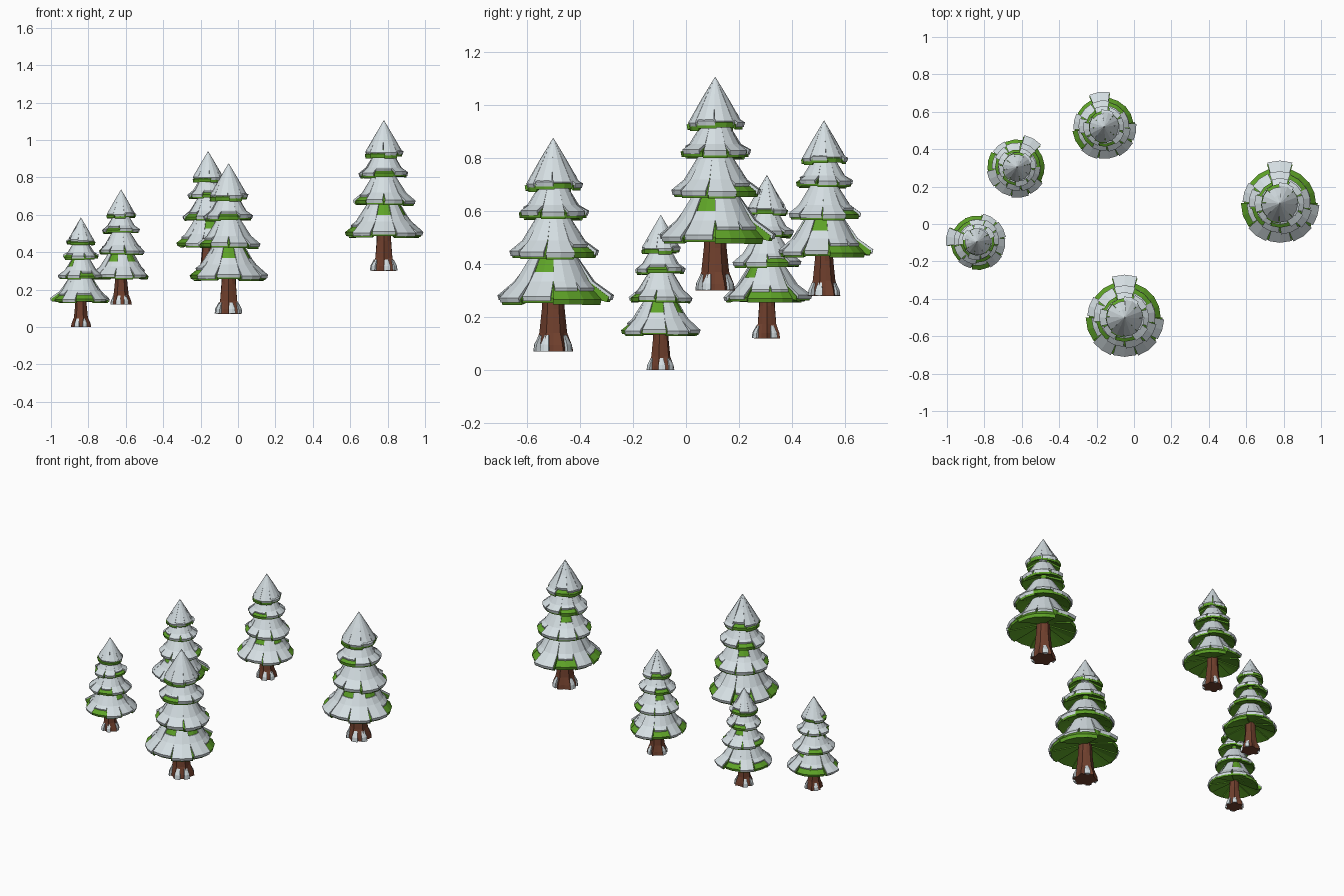
import bpy, bmesh, math, random
from mathutils import Matrix

if "Cube" in bpy.data.objects:
    bpy.data.objects.remove(bpy.data.objects["Cube"])


def material(name, rgb):
    m = bpy.data.materials.new(name)
    m.diffuse_color = (*rgb, 1)
    m.use_nodes = True
    m.node_tree.nodes["Principled BSDF"].inputs["Base Color"].default_value = m.diffuse_color
    return m


SNOW = material("snow", (0.66, 0.73, 0.76))
GREEN = material("needle green", (0.11, 0.36, 0.02))
BARK = material("bark brown", (0.16, 0.05, 0.026))


def wedge(bm, poly, widths, ang, half):
    """Sweep a closed radial profile (r, z) across a small angle, three columns wide."""
    cols = []
    for u in (-1, 0, 1):
        col = []
        for (r, z), w in zip(poly, widths):
            a = ang + u * half * w
            col.append(bm.verts.new((r * math.cos(a), r * math.sin(a), z)))
        cols.append(col)
    n = len(poly)
    for c in range(2):
        for i in range(n):
            j = (i + 1) % n
            bm.faces.new((cols[c][i], cols[c][j], cols[c + 1][j], cols[c + 1][i]))
    bm.faces.new(cols[0][::-1])
    bm.faces.new(cols[2])


def lerp(a, b, t):
    return (a[0] + (b[0] - a[0]) * t, a[1] + (b[1] - a[1]) * t)


# Tiers: bottom z, radius, top z, top radius, first angle,
# snow code per petal: f full, l starts low, p partial, n none
TIERS = [
    (0.175, 0.200, 0.375, 0.075, 18, "ppfpfpflfl"),
    (0.345, 0.158, 0.505, 0.060, 10, "fpflfpfff"),
    (0.490, 0.128, 0.625, 0.048, 0, "fffpffpf"),
    (0.600, 0.103, 0.710, 0.035, 25, "nfnnpnnf"),
]


def foliage_meshes():
    random.seed(4)
    green, snow = bmesh.new(), bmesh.new()
    for k, (zb, r, zt, rt, first, codes) in enumerate(TIERS):
        n = len(codes)
        half = math.pi / n
        for i, code in enumerate(codes):
            ang = math.radians(first) + 2 * half * i
            ro = r * random.uniform(0.94, 1.05)
            if k == 0 and i == 2:
                ro = r * 1.1          # long branch at the back
            zo = zb + random.uniform(0, 0.014)
            top, out = (rt, zt), (ro, zo + 0.02)
            mid = (rt + 0.5 * (ro - rt), zb + 0.42 * (zt - zb))
            # green branch: outer slope, lip, underside
            wedge(green, [top, mid, out, (ro * 0.97, zo), (0.02, zo + 0.05)],
                  (1, 1, 1, 1, 1), ang, half * 1.02)
            if code == "n":
                continue
            # snow slab lying on the branch
            t0 = 0.65 if code == "l" else 0.0
            t1 = 0.45 if code == "p" else 1.05
            a, b = lerp(top, mid, t0), lerp(mid, out, t1)
            d = 0.009
            outer = [(a[0] + d * 0.5, a[1]), (mid[0] + d, mid[1] + d * 0.6),
                     (b[0] + d * 0.6, b[1] + d)]
            inner = [(b[0], b[1] - d), (mid[0] - d, mid[1] - d), (a[0] - d, a[1])]
            w = random.uniform(0.82, 0.98)
            wedge(snow, outer + inner, (1, 1, w, w, 1, 1), ang, half)
    # pointed snow cap
    for i in range(8):
        drop = random.uniform(-0.018, 0.012)
        rr = 0.094 - drop * 0.5
        wedge(snow, [(0.0005, 0.805), (rr * 0.5, 0.722), (rr, 0.648 + drop),
                     (rr * 0.95, 0.634 + drop), (0.0005, 0.67)],
              (1, 1, 0.98, 0.98, 1), math.radians(20 + 45 * i), math.pi / 8)
    return green, snow


def trunk_mesh():
    bm = bmesh.new()
    sides, rings = 12, []
    for z, r, flute in ((0, 0.066, 0.14), (0.025, 0.062, 0.13), (0.07, 0.049, 0.07),
                        (0.16, 0.041, 0.05), (0.4, 0.032, 0.0)):
        ring = []
        for i in range(sides):
            a = 2 * math.pi * i / sides
            q = r * (1 + flute * (1 if i % 2 else -1))
            ring.append(bm.verts.new((q * math.cos(a), q * math.sin(a), z)))
        rings.append(ring)
    for lo, hi in zip(rings, rings[1:]):
        for i in range(sides):
            j = (i + 1) % sides
            bm.faces.new((lo[i], lo[j], hi[j], hi[i]))
    bm.faces.new(rings[0][::-1])
    bm.faces.new(rings[-1])
    return bm


def root_snow_mesh():
    bm = bmesh.new()
    for deg in (-75, -28, 60, 165, 215):
        wedge(bm, [(0.075, 0.001), (0.072, 0.027), (0.054, 0.062),
                   (0.046, 0.058), (0.05, 0.001)],
              (1, 1, 0.7, 0.7, 1), math.radians(deg), 0.24)
    return bm


def finish(bm, name, mat):
    bmesh.ops.recalc_face_normals(bm, faces=bm.faces)
    me = bpy.data.meshes.new(name)
    bm.to_mesh(me)
    bm.free()
    me.materials.append(mat)
    return me


green, snow = foliage_meshes()
PARTS = [("branches", finish(green, "branches", GREEN)),
         ("branch_snow", finish(snow, "branch_snow", SNOW)),
         ("trunk", finish(trunk_mesh(), "trunk", BARK)),
         ("root_snow", finish(root_snow_mesh(), "root_snow", SNOW))]

# Trees: x, y, base z, height, turn in degrees
TREES = [(-0.84, -0.095, 0.0, 0.585, 80), (-0.625, 0.305, 0.12, 0.615, -30),
         (-0.16, 0.52, 0.28, 0.66, 8), (-0.05, -0.50, 0.07, 0.805, 0),
         (0.78, 0.11, 0.30, 0.805, 0)]
for t, (x, y, z, h, turn) in enumerate(TREES, 1):
    for name, mesh in PARTS:
        ob = bpy.data.objects.new(f"tree_{t}_{name}", mesh)
        ob.matrix_world = (Matrix.Translation((x, y, z))
                           @ Matrix.Rotation(math.radians(turn), 4, "Z")
                           @ Matrix.Scale(h / 0.805, 4))
        bpy.context.collection.objects.link(ob)
